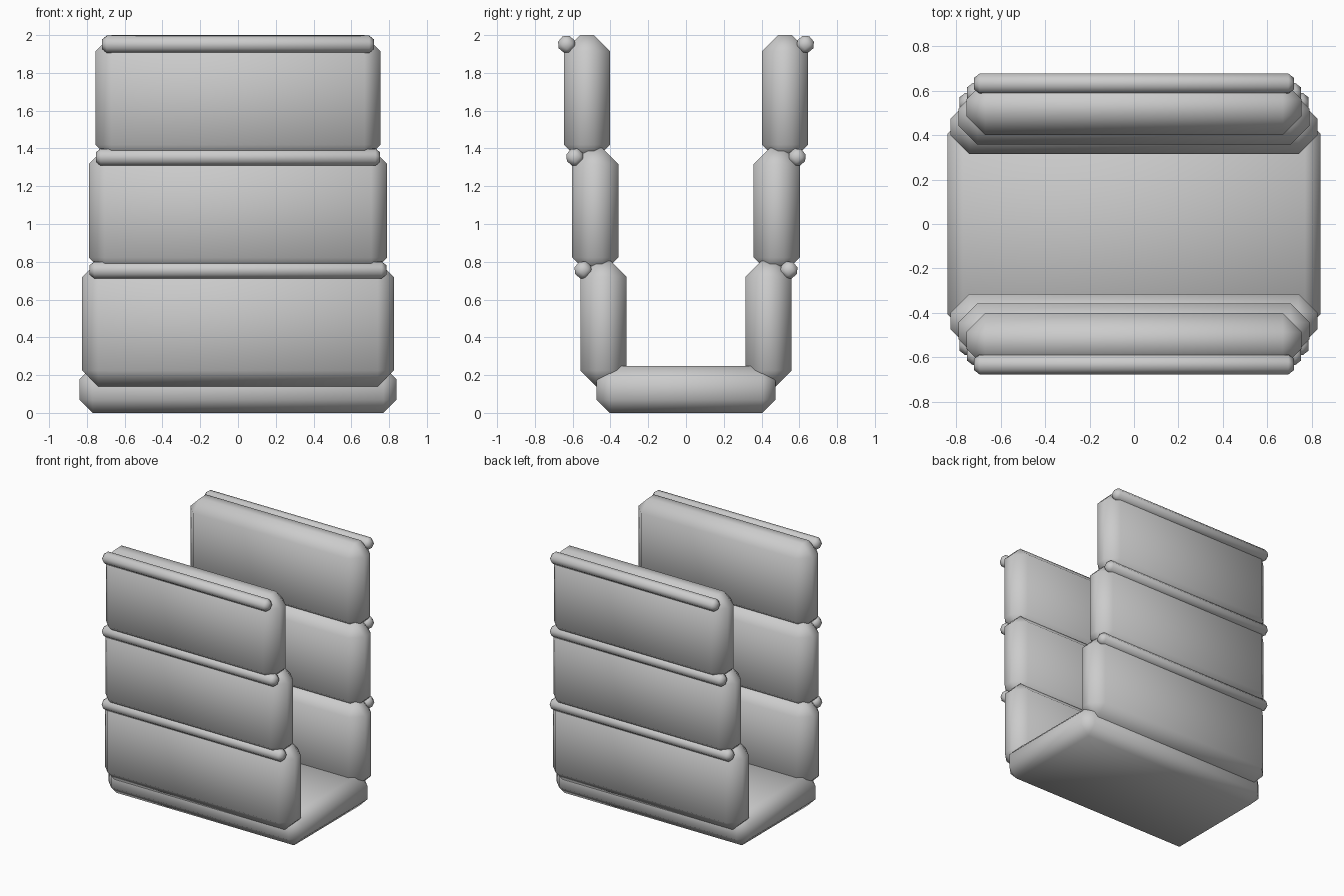
import bpy
import bmesh
from math import radians
from mathutils import Matrix, Vector

default = bpy.data.objects.get("Cube")
if default:
    bpy.data.objects.remove(default, do_unlink=True)

# Single plain grey finish
grey = bpy.data.materials.new("plain_grey")
grey.use_nodes = True
colour = (0.6, 0.6, 0.6, 1)
grey.diffuse_color = colour
grey.node_tree.nodes["Principled BSDF"].inputs["Base Color"].default_value = colour


def chamfered_box(name, size, centre, chamfer, roll=0):
    """Smooth-shaded box with one-segment chamfers, rolled about x."""
    bm = bmesh.new()
    bmesh.ops.create_cube(bm, size=1)
    bmesh.ops.scale(bm, vec=size, verts=bm.verts)
    bmesh.ops.bevel(bm, geom=bm.edges[:], offset=chamfer, segments=1,
                    profile=0.5, affect='EDGES')
    bm.transform(Matrix.Rotation(radians(roll), 4, 'X'))
    bmesh.ops.translate(bm, vec=Vector(centre), verts=bm.verts)
    for face in bm.faces:
        face.smooth = True
    mesh = bpy.data.meshes.new(name)
    bm.to_mesh(mesh)
    bm.free()
    mesh.materials.append(grey)
    obj = bpy.data.objects.new(name, mesh)
    bpy.context.collection.objects.link(obj)
    return obj


# Floor slab joining the two walls
chamfered_box("base_slab", (1.68, 0.95, 0.247), (0, 0, 0.1235), 0.07)

# Three stacked panels per wall, each narrower and stepped outward, with a rail
tiers = ("lower", "middle", "upper")
for side, sign in (("front", -1), ("back", 1)):
    for i, tier in enumerate(tiers):
        panel_y = 0.437 + 0.0435 * i
        panel_z = 0.4725 + 0.5975 * i
        chamfered_box(f"{side}_{tier}_panel",
                      (1.65 - 0.07 * i, 0.245, 0.665),
                      (0, sign * panel_y, panel_z), 0.085)
        chamfered_box(f"{side}_{tier}_rail",
                      (1.57 - 0.065 * i, 0.087, 0.087),
                      (0, sign * (panel_y + 0.108), panel_z + 0.284),
                      0.025, roll=sign * 40)
